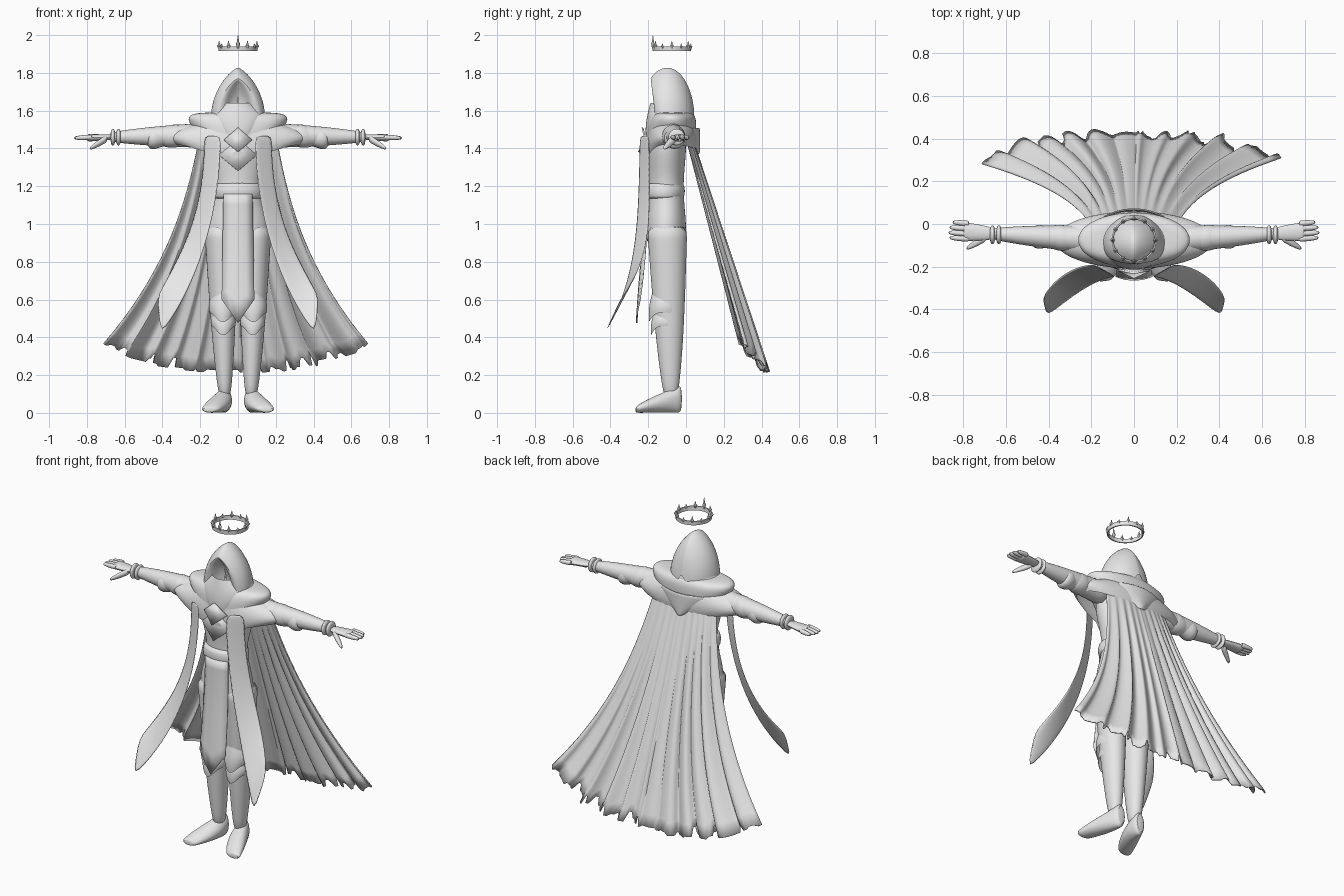
import bpy, bmesh, math, random
from math import sin, cos, pi

random.seed(4)
cube = bpy.data.objects.get("Cube")
if cube:
    bpy.data.objects.remove(cube)

colour = (0.8, 0.8, 0.8, 1)
grey = bpy.data.materials.new("light_grey")
grey.use_nodes = True
grey.diffuse_color = colour
grey.node_tree.nodes["Principled BSDF"].inputs["Base Color"].default_value = colour


def loft(name, rows, closed=True, caps=True, mirror=False, thick=0, smooth=True, angle=50):
    """Skin a list of equal-length point rows."""
    bm = bmesh.new()
    grid = [[bm.verts.new(point) for point in row] for row in rows]
    count = len(rows[0])
    for upper, lower in zip(grid, grid[1:]):
        for i in range(count if closed else count - 1):
            j = (i + 1) % count
            bm.faces.new((upper[i], upper[j], lower[j], lower[i]))
    if closed and caps:
        bm.faces.new(grid[0])
        bm.faces.new(grid[-1])
    bmesh.ops.recalc_face_normals(bm, faces=bm.faces)
    mesh = bpy.data.meshes.new(name)
    bm.to_mesh(mesh)
    bm.free()
    mesh.materials.append(grey)
    part = bpy.data.objects.new(name, mesh)
    bpy.context.collection.objects.link(part)
    if mirror:
        part.modifiers.new("Mirror", 'MIRROR')
    if thick:
        solid = part.modifiers.new("Solidify", 'SOLIDIFY')
        solid.thickness, solid.offset = thick, 0
    if smooth:
        subsurf = part.modifiers.new("Subsurf", 'SUBSURF')
        subsurf.levels = subsurf.render_levels = 1
    bpy.ops.object.select_all(action='DESELECT')
    part.select_set(True)
    bpy.context.view_layer.objects.active = part
    bpy.ops.object.shade_smooth_by_angle(angle=math.radians(angle))


def steps(count):
    """Even fractions from zero to one."""
    return [i / count for i in range(count + 1)]


def turn(count):
    return [2 * pi * i / count for i in range(count)]


def between(start, end, t):
    return [a + (b - a) * t for a, b in zip(start, end)]


def level(centre, rx, ry, drop=lambda a: 0, sides=24):
    """Horizontal ellipse whose points are lowered by direction."""
    x, y, z = centre
    return [(x + rx * cos(a), y + ry * sin(a), z - drop(a)) for a in turn(sides)]


def across(centre, ry, rz):
    """Ellipse facing along x."""
    x, y, z = centre
    return [(x, y + ry * cos(a), z + rz * sin(a)) for a in turn(12)]


def limb(name, start, end, radius, flat=1, count=8):
    """Mirrored sideways tube with a radius rule."""
    loft(name, [across(between(start, end, t), radius(t), radius(t) * flat)
                for t in steps(count)], mirror=True)


def flare(name, centre, height, inner, outer, depth, dip, bend=1, mirror=False):
    """Draped ring that swells, folds under and dips to a point in front."""
    x, y, top = centre
    rows = []
    for t in steps(7):
        swell = sin(2.2 * t)
        drop = lambda a: dip * t * (max(0, -sin(a)) ** 4 + max(0, sin(a)) ** 2 / 3)
        rows.append(level((x, y, top - height * t ** bend), inner + (outer - inner) * swell,
                          depth * (.8 + .2 * swell), drop, sides=32))
    loft(name, rows, caps=False, mirror=mirror)


# Torso and belt
torso = []
for t in steps(12):
    wave = cos(9 * t - 1)
    torso.append(level((0, -.105, .88 + .68 * t), .145 + .023 * wave, .1 + .007 * wave))
loft("torso", torso)
loft("belt", [level((0, -.115, 1.13 + .09 * t), .12 + .02 * sin(pi * t) ** .4 - .006 * t,
                    .09 + .02 * sin(pi * t) ** .4) for t in steps(8)])

# Legs, boots and knee guards
leg = []
for t in steps(12):
    r = .09 - .04 * t - .02 * t ** 4
    leg.append(level(between((.09, -.1, 1), (.07, -.08, .08), t), r, r * 1.2))
loft("leg", leg, mirror=True)

boot = []
for t in steps(9):
    width = .05 * sin(pi * (.1 + .8 * t)) ** .5 + .015 * t
    half = .015 + .06 * (1 - t) ** .8
    boot.append([(.068 + .085 * t ** 1.5 + width * cos(a), -.02 - .25 * t, half + half * sin(a))
                 for a in turn(16)])
loft("boot", boot, mirror=True)

flare("upper_knee_guard", (.08, -.11, .63), .1, .055, .075, .088, dip=.05, mirror=True)
flare("lower_knee_guard", (.078, -.107, .53), .07, .05, .067, .08, dip=.05, mirror=True)

# Arms and cuffs
limb("sleeve", (.15, -.075, 1.47), (.68, -.045, 1.46), lambda t: .07 - .025 * t - .02 * t ** 3)
limb("elbow_fold", (.36, -.06, 1.46), (.48, -.06, 1.45), lambda t: .043 + .016 * sin(pi * t ** 2))
limb("upper_arm_fold", (.28, -.07, 1.47), (.4, -.06, 1.46), lambda t: .05 + .014 * sin(pi * t))
for tag, x in (("inner", .62), ("outer", .65)):
    limb(tag + "_cuff", (x, -.05, 1.46), (x + .025, -.05, 1.46),
         lambda t: .03 + .017 * sin(pi * t) ** .5, count=4)

# Hands
limb("palm", (.66, -.045, 1.46), (.8, -.035, 1.456), lambda t: .024 + .022 * t ** .5, flat=.45)
for i in range(4):
    y = -.07 + .024 * i
    limb("finger_%d" % (i + 1), (.77, y, 1.46), (.87 - .005 * (i - 1) ** 2, y + .006, 1.455),
         lambda t: .014 - .007 * t ** 4, count=4)
limb("thumb", (.69, -.06, 1.455), (.785, -.115, 1.4), lambda t: .02 - .012 * t ** 3, count=5)


# Hood: pointed arches from the inner hollow, over the lip, to the back
def arch(y, width, top, lean=0):
    row = []
    for t in steps(18):
        a = pi * (t - .5)
        x = width * math.copysign(abs(sin(a)) ** 1.5, a)
        row.append((x, y + lean * (1 - cos(a)), 1.56 + (top - 1.56) * cos(a)))
    return row


hollow = [arch(-.12 - .06 * t, .005 + .075 * t ** .5, 1.65 + .11 * t ** .7, .02 * t)
          for t in steps(4)]
shell = [arch(-.1 + .145 * sin(a), .145 * cos(a), 1.56 + .27 * cos(a), max(0, -.04 * a))
         for a in (2.1 * t - .7 for t in steps(10))]
loft("hood", hollow + shell, closed=False, angle=80)

# Layered shoulder mantle
flare("neck_cowl", (0, -.085, 1.64), .11, .09, .155, .13, dip=.1)
flare("upper_mantle", (0, -.075, 1.59), .09, .12, .265, .13, dip=.14, bend=3)
flare("lower_mantle", (0, -.075, 1.55), .13, .16, .375, .135, dip=.07)
drape = []
for t in steps(6):
    half = .15 * cos(1.4 * t)
    drape.append([(half * (2 * s - 1), .03 + .16 * s * (1 - s), 1.51 - .14 * t) for s in steps(6)])
loft("back_drape", drape, closed=False, thick=.01)


# Chest points
def chest_point(name, half, top, drop, y):
    side = top - drop / 2
    loft(name, [[(-half, y + .035, side), (0, y, top - drop)], [(0, y + .02, top), (half, y + .035, side)]],
         closed=False, thick=.01, smooth=False, angle=20)


chest_point("collar_point", half=.075, top=1.51, drop=.13, y=-.25)
chest_point("chest_point", half=.1, top=1.45, drop=.17, y=-.235)

# Front tabard with pointed hem
tabard = []
for t in steps(10):
    half, tip = .076 + .01 * t, .125 * t ** 6
    tabard.append([(half * s, -.222 - .04 * t * t + .018 * s * s, 1.16 - .56 * t - tip * (1 - abs(s)))
                   for s in (-1, -.5, 0, .5, 1)])
loft("front_tabard", tabard, closed=False, thick=.008, smooth=False)

# Long front sashes, twisting outward as they fall
sash = []
for t in steps(14):
    x, y, z = .135 + .285 * t ** 2.2, -.22 - .17 * t ** 4, 1.47 - .96 * t
    dx, dy, dz = .045 - .035 * t ** 8, .025 + .02 * t, .1 * t * t
    sash.append([(x + s * dx, y + s * dy, z + s * dz) for s in (-1, 0, 1)])
loft("front_sash", sash, closed=False, mirror=True, thick=.006)

# Pleated cape with a torn hem
columns = 120
notches = [random.choice((0, 0, .01, .02, .045)) for _ in range(columns)]
cape = []
for t in steps(18):
    row = []
    for c, across_cape in enumerate(steps(columns)):
        u = 2 * across_cape - 1
        k = abs(u)
        v = t * (1 - notches[c // 2] * t ** 8)
        fold = sin(11 * pi * k + sin(5 * u)) + .4 * sin(23 * u)
        x = (.2 + .2 * v + .3 * v ** 2.5) * u + .012 * v * cos(11 * pi * u)
        y = .025 + .4 * v - (.03 + .1 * v) * k ** 3 + (.012 + .016 * k) * v * fold
        row.append((x, y, 1.48 - (1.265 - .15 * k ** 3) * v))
    cape.append(row)
loft("cape", cape, closed=False, thick=.007, smooth=False, angle=60)

# Floating crown: band and spikes, tallest at the front
centre_y, radius = -.075, .1
band = []
for a in turn(40):
    x, y = cos(a), sin(a)
    band.append([(x * r, centre_y + y * r, z) for r, z in
                 ((.095, 1.915), (.102, 1.915), (.104, 1.94), (.097, 1.94))])
loft("crown_band", band + band[:1], caps=False, smooth=False, angle=30)
for i, a in enumerate(turn(12)):
    tall = .07 if i == 9 else (.04, .025)[i % 2]
    x, y = radius * cos(a), centre_y + radius * sin(a)
    loft("crown_spike_%d" % (i + 1), [level((x, y, 1.93 + tall * t), w, w, sides=6) for t, w in
         ((0, .006), (.35, .011), (.5, .006), (1, .001))], smooth=False, angle=30)
